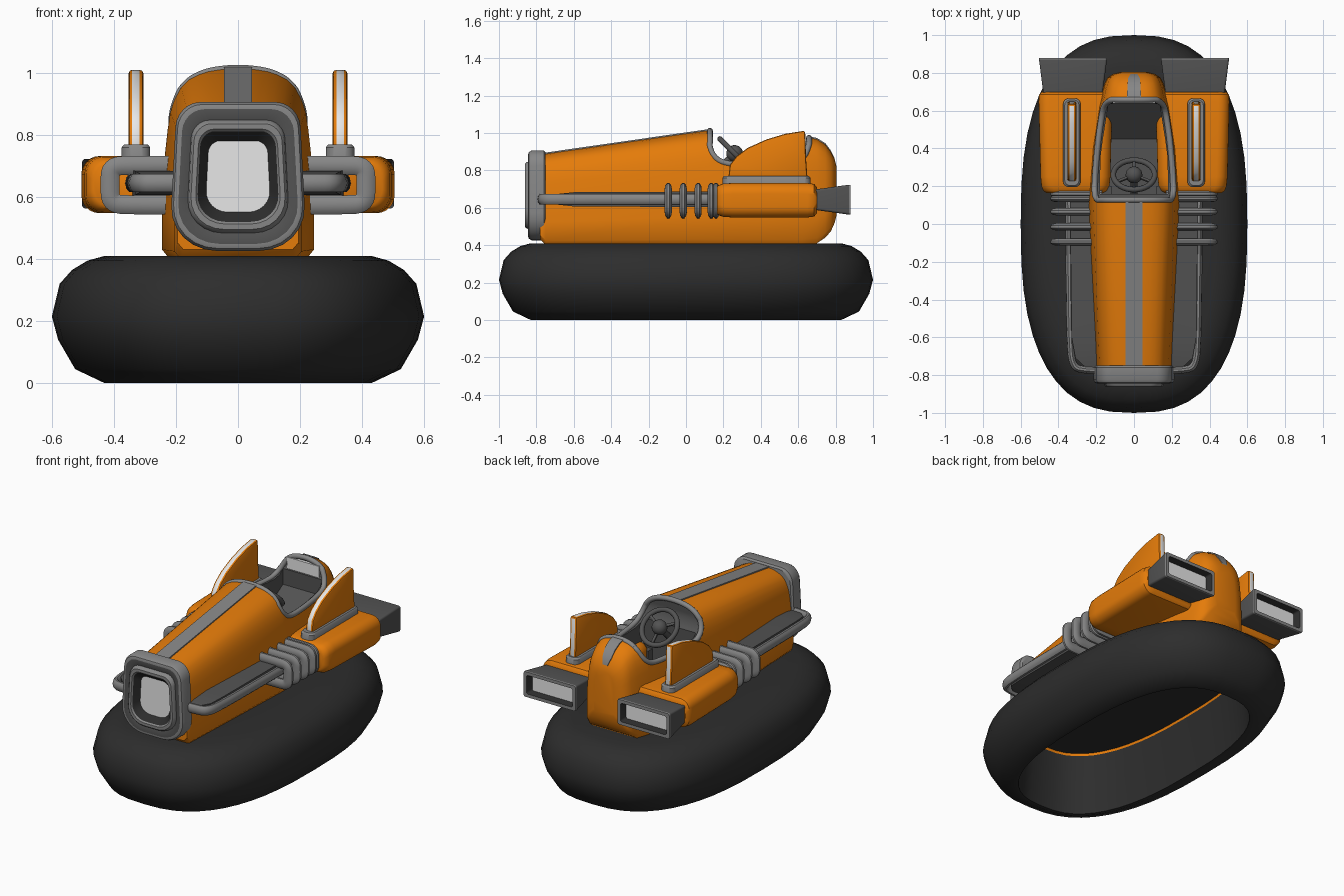
import bpy, bmesh, math
from mathutils import Matrix

if "Cube" in bpy.data.objects:
    bpy.data.objects.remove(bpy.data.objects["Cube"])

def mat(name, r, g, b):
    m = bpy.data.materials.new(name)
    m.diffuse_color = (r, g, b, 1)
    m.use_nodes = True
    m.node_tree.nodes["Principled BSDF"].inputs["Base Color"].default_value = m.diffuse_color
    return m

ORANGE = mat("orange paint", 0.78, 0.20, 0.003)
GREY = mat("grey trim", 0.24, 0.24, 0.24)
DARK = mat("dark grey", 0.085, 0.085, 0.085)
RUBBER = mat("black rubber", 0.026, 0.026, 0.026)
LIGHT = mat("light panel", 0.80, 0.80, 0.80)

def finish(o, mirror=False):
    """Bake modifiers, shade smooth by angle."""
    if mirror:
        m = o.modifiers.new("mirror", 'MIRROR')
        m.use_mirror_merge = False
    dg = bpy.context.evaluated_depsgraph_get()
    me = bpy.data.meshes.new_from_object(o.evaluated_get(dg), depsgraph=dg)
    o.modifiers.clear()
    o.data = me
    me.shade_smooth()
    me.set_sharp_from_angle(angle=math.radians(40))
    return o

def link(name, data):
    o = bpy.data.objects.new(name, data)
    bpy.context.collection.objects.link(o)
    return o

def loft(name, rings, mats, bands=0, caps=(0, 0)):
    """Skin matching rings of points; bands = material index per strip."""
    bm = bmesh.new()
    vs = [[bm.verts.new(p) for p in r] for r in rings]
    n = len(rings[0])
    for j in range(len(vs) - 1):
        for i in range(n):
            k = (i + 1) % n
            f = bm.faces.new((vs[j][i], vs[j][k], vs[j + 1][k], vs[j + 1][i]))
            f.material_index = bands if isinstance(bands, int) else bands[j]
    bm.faces.new(vs[0][::-1]).material_index = caps[0]
    bm.faces.new(vs[-1]).material_index = caps[1]
    bmesh.ops.recalc_face_normals(bm, faces=bm.faces[:])
    me = bpy.data.meshes.new(name)
    bm.to_mesh(me)
    bm.free()
    for m in mats:
        me.materials.append(m)
    return link(name, me)

def rrect(cu, cv, hu, hv, r, taper=0.0, low_r=None, n=6):
    """Rounded rectangle outline; optional top taper and bottom corner radius."""
    pts = []
    for q, (su, sv) in enumerate(((1, 1), (-1, 1), (-1, -1), (1, -1))):
        c = r if sv > 0 or low_r is None else low_r
        for i in range(n + 1):
            a = math.pi / 2 * (q + i / n)
            u = su * (hu - c) + c * math.cos(a)
            v = sv * (hv - c) + c * math.sin(a)
            pts.append((cu + u * (1 - taper * v / hv), cv + v))
    return pts

def rect_y(x0, x1, y, z0, z1):
    return [(x0, y, z0), (x1, y, z0), (x1, y, z1), (x0, y, z1)]

def tube(name, pts, r, m, closed=False, scale=(1, 1, 1), loc=(0, 0, 0), mirror=False):
    cu = bpy.data.curves.new(name, 'CURVE')
    cu.dimensions = '3D'
    cu.bevel_depth, cu.bevel_resolution, cu.use_fill_caps = r, 3, True
    s = cu.splines.new('NURBS')
    s.points.add(len(pts) - 1)
    for p, c in zip(s.points, pts):
        p.co = (*c, 1)
    s.order_u, s.resolution_u = 3, 5
    s.use_cyclic_u, s.use_endpoint_u = closed, not closed
    tmp = link(name + "_path", cu)
    dg = bpy.context.evaluated_depsgraph_get()
    me = bpy.data.meshes.new_from_object(tmp.evaluated_get(dg), depsgraph=dg)
    bpy.data.objects.remove(tmp)
    me.transform(Matrix.Translation(loc) @ Matrix.Diagonal((*scale, 1)))
    me.materials.clear()
    me.materials.append(m)
    return finish(link(name, me), mirror)

# inflated skirt on a full oval plan, hollow underneath
def oval(inset, z, n=48):
    sq = lambda v: math.copysign(abs(v) ** (2 / 2.6), v)
    return [((0.6 - inset) * sq(math.cos(2 * math.pi * i / n)),
             (1.0 - inset) * sq(math.sin(2 * math.pi * i / n)), z) for i in range(n)]
skirt = [(.35, .41), (.17, .41), (.115, .395), (.065, .365), (.025, .32), (0, .215), (.02, .14),
         (.075, .045), (.17, 0), (.19, 0), (.215, .36), (.217, .375)]
finish(loft("skirt", [oval(*p) for p in skirt], [RUBBER, ORANGE], [0] * 10 + [1], (0, 0)))

# fuselage: stations (y, half width, bottom, top) and a half profile
STATIONS = [(-.78, .195, .43, .886), (-.75, .205, .40, .89), (.12, .245, .40, 1.015), (.40, .225, .40, .995),
            (.62, .19, .40, .985), (.70, .17, .41, .968), (.745, .155, .44, .94),
            (.775, .14, .475, .90), (.795, .11, .52, .86), (.805, .07, .56, .82)]
PROFILE = [(.9, 0), (1, .05), (1, .25), (.975, .5), (.925, .68), (.89, .77), (.83, .84), (.75, .9),
           (.65, .94), (.52, .967), (.39, .984), (.2, .996), (0, 1)]

def station(y):
    for a, b in zip(STATIONS, STATIONS[1:]):
        if y <= b[0]:
            t = (y - a[0]) / (b[0] - a[0])
            return [p + (q - p) * t for p, q in zip(a[1:], b[1:])]
    return list(STATIONS[-1][1:])

def half_width(y, z):
    w, z0, z1 = station(y)
    t = (z - z0) / (z1 - z0)
    for a, b in zip(PROFILE, PROFILE[1:]):
        if t <= b[1]:
            return w * (a[0] + (b[0] - a[0]) * (t - a[1]) / (b[1] - a[1]))
    return 0

rings = []
for y, w, z0, z1 in STATIONS:
    side = [(w * u, y, z0 + (z1 - z0) * v) for u, v in PROFILE]
    rings.append(side + [(-x, yy, z) for x, yy, z in side[-2::-1]])
body = loft("fuselage", rings, [ORANGE, DARK])

# cockpit opening: scooped side cut plus inner pocket with a sloped seat back
SCOOP = [(.125, .93), (.14, .885), (.175, .85), (.23, .833), (.32, .83), (.45, .83), (.56, .833),
         (.61, .85), (.64, .885), (.655, .93)]
cut = [(.13, 1.2)] + SCOOP + [(.66, 1.2)]
pocket = ((.16, .18, .62), (.35, .178, .62), (.45, .165, .62), (.635, .135, .78))
cutters = [loft("scoop_cutter", [[(x, y, z) for y, z in cut] for x in (-.5, .5)], [ORANGE, DARK], 1, (1, 1)),
           loft("pocket_cutter", [rect_y(-w, w, y, z, 1.15) for y, w, z in pocket], [ORANGE, DARK], 1, (1, 1))]
for c in cutters:
    b = body.modifiers.new(c.name, 'BOOLEAN')
    b.operation, b.solver, b.object = 'DIFFERENCE', 'EXACT', c
finish(body)
for c in cutters:
    bpy.data.objects.remove(c)

# cockpit rim following the cut just inside the hull surface
def arch(y):
    w, z0, z1 = station(y)
    return [(w * u * .96, y, z0 + (z1 - z0) * v - .003) for u, v in PROFILE if z0 + (z1 - z0) * v > .94]
half = arch(.128)[::-1] + [(half_width(y, z) * .96, y, z) for y, z in SCOOP] + arch(.658)
tube("cockpit_rim", half + [(-x, y, z) for x, y, z in half[-2:0:-1]], .016, GREY, True)
finish(loft("headrest", [rect_y(-.11, .11, y, .885, .955) for y in (.638, .67)], [LIGHT]))

# centre stripes on the bonnet and tail
def stripe(name, spans):
    finish(loft(name, [rect_y(-w, w, y, station(y)[2] - .02, station(y)[2] + .005) for y, w in spans], [GREY]))
stripe("bonnet_stripe", [(-.77, .045), (-.75, .045), (.12, .045)])
stripe("tail_stripe", [(.66, .036), (.70, .036), (.745, .034), (.775, .03), (.795, .018)])

# nose grille: stepped rings ending in a light panel
nose = [(-.75, .20, .23), (-.76, .21, .24), (-.825, .21, .24), (-.84, .203, .232), (-.845, .188, .217),
        (-.835, .158, .182), (-.852, .155, .177), (-.86, .148, .17), (-.86, .133, .153), (-.852, .127, .146),
        (-.815, .10, .115)]
finish(loft("nose_grille", [[(u, y, v) for u, v in rrect(0, .666, a, b, a * .38, .06, a * .7)]
                            for y, a, b in nose],
            [GREY, DARK, RUBBER, LIGHT], [0, 0, 0, 0, 1, 0, 0, 0, 0, 2], (0, 3)))

# steering wheel, tilted to the driver
tilt = Matrix.Translation((0, .26, .89)) @ Matrix.Rotation(math.radians(-45), 4, 'X')
def wheel_ring(name, r, t):
    o = tube(name, [(r * math.cos(a * math.pi / 8), r * math.sin(a * math.pi / 8), 0) for a in range(16)],
             t, DARK, True)
    o.data.transform(tilt)
wheel_ring("steering_wheel", .112, .015)
bm = bmesh.new()
bmesh.ops.create_uvsphere(bm, u_segments=16, v_segments=10, radius=.045, matrix=tilt)
bmesh.ops.create_cone(bm, cap_ends=True, segments=12, radius1=.018, radius2=.018, depth=.22,
                      matrix=tilt @ Matrix.Translation((0, 0, -.11)))
for a in range(3):
    spoke = Matrix.Rotation(a * math.tau / 3, 4, 'Z') @ Matrix.Translation((0, .055, 0))
    bmesh.ops.create_cube(bm, size=1, matrix=tilt @ spoke @ Matrix.Diagonal((.016, .11, .01, 1)))
me = bpy.data.meshes.new("steering_hub")
bm.to_mesh(me)
bm.free()
me.materials.append(DARK)
finish(link("steering_hub", me))

# engine pods
pod = [(.165, .155, .072), (.175, .17, .08), (.20, .18, .089), (.25, .185, .092), (.65, .195, .092),
       (.685, .192, .087), (.70, .178, .07)]
finish(loft("engine_pods", [[(u, y, v) for u, v in rrect(.31, .64, a, b, .058)] for y, a, b in pod],
            [ORANGE]), True)

# exhaust nozzles with recessed light panels
nozzle = [(.68, .155, .055), (.70, .158, .056), (.872, .18, .08), (.88, .178, .078), (.88, .158, .058),
          (.845, .143, .047)]
finish(loft("exhaust_nozzles", [[(u, y, v) for u, v in rrect(.323, .643, a, b, .012)] for y, a, b in nozzle],
            [DARK, GREY, RUBBER, LIGHT], [0, 0, 1, 1, 2], (0, 3)), True)

# tail fins with light edges, on grey mounts
fin = [(.225, .75), (.235, .83), (.27, .875), (.33, .92), (.43, .965), (.53, .995), (.637, 1.012),
       (.642, .86), (.65, .75)]
o = loft("tail_fins", [[(x, y, z) for y, z in fin] for x in (.305, .353)], [ORANGE, LIGHT], 1, (0, 0))
b = o.modifiers.new("bevel", 'BEVEL')
b.width, b.segments, b.limit_method, b.angle_limit, b.material = .012, 2, 'ANGLE', math.radians(65), 0
finish(o, True)
mount = [(.71, .046, .235), (.76, .046, .235), (.77, .038, .227)]
finish(loft("fin_mounts", [[(u, v, z) for u, v in rrect(.329, .43, a, b, .03)] for z, a, b in mount],
            [GREY]), True)

# side ducts, thinning to the nose, with an outer rail
duct = ((-.765, .25, .014), (-.71, .31, .026), (-.6, .33, .038), (.2, .34, .042))
finish(loft("side_ducts", [rect_y(.12, x, y, .645 - h, .645 + h) for y, x, h in duct], [DARK]), True)
tube("side_rails", [(.18, -.775, 0), (.25, -.775, 0), (.328, -.76, 0), (.338, -.60, 0), (.341, -.4, 0),
                    (.345, 0, 0), (.345, .2, 0)], .019, GREY, False, (1, 1, 1.6), (0, 0, .645), True)

# cooling ribs in front of each pod
rib = [(.17, 0, .062), (.34, 0, .062), (.411, 0, .06), (.413, 0, 0), (.411, 0, -.062), (.34, 0, -.066),
       (.17, 0, -.066)]
for i, y in enumerate((-.095, -.015, .065, .135, .16)):
    tube(f"cooling_rib_{i + 1}", rib, .032, GREY, False, (1, .6, 1), (0, y, .64), True)
